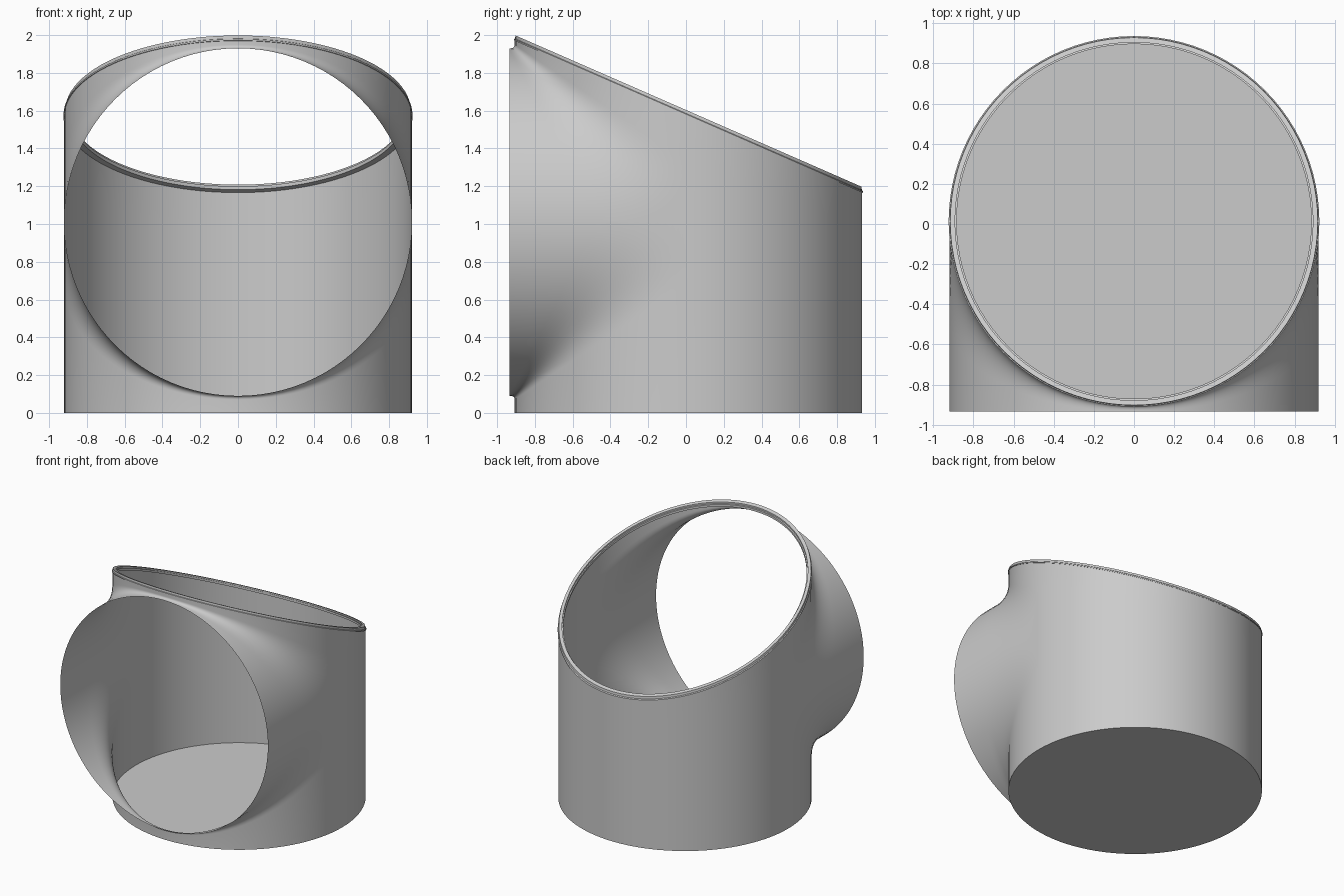
import bpy, bmesh
from math import sin, cos, pi

if "Cube" in bpy.data.objects:
    bpy.data.objects.remove(bpy.data.objects["Cube"])

R = 0.92            # radius of both tubes
CY = 0.013          # axis of upright tube
ZC = 1.01           # axis of front opening
YF = -0.935         # plane of front opening
N = 96              # sides
K = 12              # fillet steps
RIM = 0.03          # depth of the top rim


def plane(y):
    """Height of the slanted top."""
    return 2.0 - 0.437 * (y - CY + R)


def finish(bm, name, smooth=True):
    bmesh.ops.remove_doubles(bm, verts=bm.verts[:], dist=1e-5)
    bmesh.ops.recalc_face_normals(bm, faces=bm.faces[:])
    me = bpy.data.meshes.new(name)
    bm.to_mesh(me)
    bm.free()
    ob = bpy.data.objects.new(name, me)
    bpy.context.collection.objects.link(ob)
    if smooth:
        bpy.ops.object.select_all(action='DESELECT')
        ob.select_set(True)
        bpy.context.view_layer.objects.active = ob
        bpy.ops.object.shade_smooth_by_angle(angle=0.6)
    return ob


def skin(bm, columns):
    """Quads between neighbouring columns of points."""
    cols = [[bm.verts.new(p) for p in c] for c in columns]
    for a, b in zip(cols, cols[1:]):
        for j in range(len(a) - 1):
            bm.faces.new((a[j], b[j], b[j + 1], a[j + 1]))


def point(i):
    a = 2 * pi * i / N
    return R * cos(a), CY + R * sin(a), abs(sin(a))


def branch(i, sign):
    """Profile from the upright wall through the fillet to the opening."""
    x, y, s = point(i)
    d = 0.02 + 0.30 * (1 - s)
    z = ZC + sign * R * s
    y0 = max(YF + 0.004, y - 1.5 * d)
    end = 0.0 if sign < 0 else plane(y) - RIM
    col = [(x, y, end)]
    for k in range(K + 1):
        t = k / K
        col.append((x, (1 - t * t) * y + t * t * y0,
                    z + sign * d * (1 - t) ** 2))
    col.append((x, YF, z))
    return col


# wall: plain back half, blended front half
bm = bmesh.new()
side = plane(CY) - RIM
levels = (0, (ZC - 0.32) / side, (ZC + 0.32) / side, 1)
back = []
for i in range(N // 2 + 1):
    x, y, s = point(i)
    back.append([(x, y, f * (plane(y) - RIM)) for f in levels])
skin(bm, back)
for sign in (-1, 1):
    skin(bm, [branch(i, sign) for i in range(N // 2, N + 1)])
for i in (N // 2, N):   # flat cheeks where both tubes are tangent
    skin(bm, [branch(i, -1)[1:], branch(i, 1)[1:]])
finish(bm, "tube_wall")

# slanted rim turned slightly inward
bm = bmesh.new()
profile = [(0, -RIM), (0.004, -RIM), (0.004, -0.022), (-0.002, -0.018),
           (-0.004, 0), (-0.028, 0), (-0.028, -0.012), (-0.036, -0.012),
           (-0.036, -RIM), (0, -RIM)]
rim = []
for i in range(N + 1):
    a = 2 * pi * i / N
    rim.append([((R + dr) * cos(a), CY + (R + dr) * sin(a),
                 plane(CY + (R + dr) * sin(a)) + dz) for dr, dz in profile])
skin(bm, rim)
finish(bm, "top_rim")

# floor disc
bm = bmesh.new()
bm.faces.new([bm.verts.new((*point(i)[:2], 0)) for i in range(N)])
finish(bm, "floor", False)
